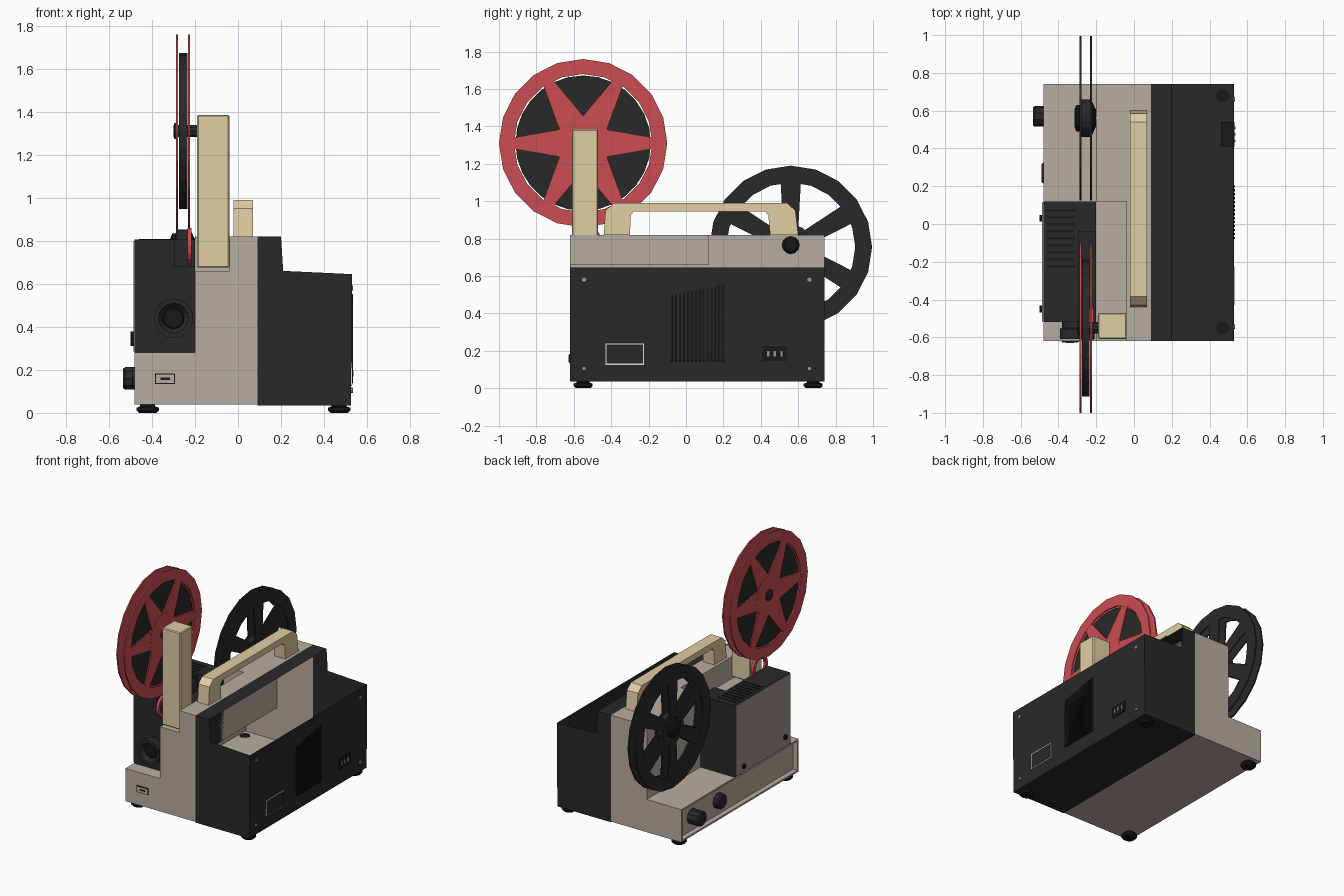
import bpy, bmesh, math
from mathutils import Vector

cube = bpy.data.objects.get("Cube")
if cube:
    bpy.data.objects.remove(cube, do_unlink=True)


def material(name, rgb):
    m = bpy.data.materials.new(name)
    m.use_nodes = True
    m.diffuse_color = (*rgb, 1)
    bsdf = m.node_tree.nodes["Principled BSDF"]
    bsdf.inputs["Base Color"].default_value = (*rgb, 1)
    bsdf.inputs["Roughness"].default_value = 0.7
    return m


BEIGE = material("warm grey beige", (.47, .42, .36))
TAUPE = material("side panel taupe", (.34, .31, .27))
TAN = material("cream tan", (.75, .62, .37))
DARK = material("charcoal", (.022, .022, .023))
BLACK = material("black", (.009, .009, .009))
RED = material("reel red", (.6, .075, .085))
WHITE = material("label white", (.75, .75, .73))


def finish(name, bm, mat, fix=True):
    if fix:
        bmesh.ops.recalc_face_normals(bm, faces=bm.faces)
    me = bpy.data.meshes.new(name)
    bm.to_mesh(me)
    bm.free()
    me.materials.append(mat)
    ob = bpy.data.objects.new(name, me)
    bpy.context.collection.objects.link(ob)
    return ob


def add_prism(bm, pts, place, a, b):
    """Closed prism of a 2D outline between depths a and b."""
    lo = [bm.verts.new(place(p, a)) for p in pts]
    hi = [bm.verts.new(place(p, b)) for p in pts]
    bm.faces.new(lo)
    bm.faces.new(hi[::-1])
    for i in range(len(pts)):
        j = (i + 1) % len(pts)
        bm.faces.new((lo[i], lo[j], hi[j], hi[i]))


def along_x(p, d):
    return (d, p[0], p[1])


def along_y(p, d):
    return (p[0], d, p[1])


def add_box(bm, x, y, z):
    add_prism(bm, [(y[0], z[0]), (y[1], z[0]), (y[1], z[1]), (y[0], z[1])], along_x, *x)


def box(name, mat, x, y, z, bevel=0):
    bm = bmesh.new()
    add_box(bm, x, y, z)
    ob = finish(name, bm, mat)
    if bevel:
        ob.modifiers.new("Bevel", "BEVEL").width = bevel
    return ob


def add_lathe(bm, section, n, centre, axis="x", ring=False):
    """Turn (depth, radius) points round an axis; ring closes the section."""
    rows = []
    for d, r in section:
        row = []
        for i in range(n):
            t = math.tau * i / n
            u, v = r * math.cos(t), r * math.sin(t)
            off = {"x": (d, u, v), "y": (u, d, v), "z": (u, v, d)}[axis]
            row.append(bm.verts.new(Vector(centre) + Vector(off)))
        rows.append(row)
    for k in range(len(rows) if ring else len(rows) - 1):
        a, b = rows[k], rows[(k + 1) % len(rows)]
        for i in range(n):
            j = (i + 1) % n
            bm.faces.new((a[i], a[j], b[j], b[i]))
    if not ring:
        bm.faces.new(rows[0][::-1])
        bm.faces.new(rows[-1])


def lathe(name, mat, section, n, centre, axis="x", ring=False):
    bm = bmesh.new()
    add_lathe(bm, section, n, centre, axis, ring)
    return finish(name, bm, mat)


def add_strip(bm, pts, y0, y1):
    """Open sheet following an x-z path along y."""
    for p, q in zip(pts, pts[1:]):
        bm.faces.new([bm.verts.new(c) for c in
                      (along_y(p, y0), along_y(q, y0), along_y(q, y1), along_y(p, y1))])


def add_cap(bm, pts, y):
    bm.faces.new([bm.verts.new(along_y(p, y)) for p in pts])


FRONT, STEP, BACK = -.62, .12, .74

# Main casing: hollow sheet shell, open toward the cover, notched for the arm
low = [(-.2, .28), (-.48, .28)]
front_path = [(.09, .82), (-.04, .82), (-.04, .66), (-.2, .66)] + low
rear_path = [(.09, .82), (-.2, .82)] + low
floor = [(-.48, .04), (.09, .04)]
bm = bmesh.new()
add_strip(bm, front_path, FRONT, STEP)
add_strip(bm, rear_path, STEP, BACK)
add_strip(bm, floor, FRONT, BACK)
add_cap(bm, front_path + floor, FRONT)
add_cap(bm, rear_path + floor, BACK)
add_cap(bm, [(-.2, .66), (-.04, .66), (-.04, .82), (-.2, .82)], STEP)
bmesh.ops.remove_doubles(bm, verts=bm.verts, dist=.0001)
finish("main_casing", bm, BEIGE)

# Control panel: recessed long side of the base
bm = bmesh.new()
side = bm.faces.new([bm.verts.new((-.48, y, z)) for y, z in
                     ((FRONT, .04), (FRONT, .28), (BACK, .28), (BACK, .04))])
side.normal_update()
if side.normal.x > 0:
    side.normal_flip()
bmesh.ops.inset_individual(bm, faces=[side], thickness=.018)
bmesh.ops.inset_individual(bm, faces=[side], thickness=.002, depth=-.035)
finish("control_panel", bm, BEIGE, fix=False)

# Rear cover: hollow tray with an open shelf along its top
end = [(.09, .82), (.2, .82), (.21, .66), (.53, .645), (.525, .035), (.09, .035)]
bm = bmesh.new()
add_strip(bm, end[:2], FRONT, BACK)
add_strip(bm, end[3:], FRONT, BACK)
for y in (FRONT, BACK):
    add_cap(bm, end, y)
bmesh.ops.remove_doubles(bm, verts=bm.verts, dist=.0001)
finish("side_cover", bm, DARK)

# Cover details: vent slats, label, socket, screws
bm = bmesh.new()
for i in range(14):
    y = -.08 + i * .021
    add_box(bm, (.526, .534), (y, y + .012), (.14, .50 + .004 * i))
finish("cover_vents", bm, BLACK)
box("cover_label_border", WHITE, (.525, .531), (-.43, -.225), (.125, .24))
box("cover_label", DARK, (.525, .533), (-.424, -.231), (.131, .234))
box("socket_housing", BLACK, (.46, .533), (.41, .54), (.145, .225))
bm = bmesh.new()
for y in (.44, .475, .51):
    add_box(bm, (.53, .537), (y - .006, y + .006), (.17, .20))
finish("socket_pins", bm, TAUPE)
bm = bmesh.new()
for y in (-.545, .66):
    for z in (.105, .58):
        add_lathe(bm, [(-.005, .012), (.005, .012)], 8, (.53, y, z))
finish("cover_screws", bm, TAUPE)

# Lamp and lens housing with a notch for the film path
outline = [(-.48, .28), (-.2, .28), (-.2, .68), (-.295, .68), (-.295, .805), (-.48, .805)]
bm = bmesh.new()
add_prism(bm, outline, along_y, -.52, -.04)
finish("lens_housing", bm, DARK)
box("housing_rear", DARK, (-.48, -.2), (-.04, STEP), (.28, .805))
box("housing_side_panel", TAUPE, (-.486, -.479), (-.515, .115), (.285, .80))
bm = bmesh.new()
for i in range(9):
    y = -.23 + i * .037
    add_box(bm, (-.46, -.31 - .01 * (i % 2)), (y, y + .012), (.80, .809))
finish("housing_vents", bm, BLACK)
bm = bmesh.new()
for y, z in ((-.45, .36), (.03, .33)):
    add_lathe(bm, [(-.012, .018), (.012, .018)], 8, (-.487, y, z))
finish("housing_screws", bm, BLACK)

# Lens barrel
lathe("lens_barrel", DARK, [(0, .08), (-.04, .08), (-.045, .092), (-.1, .092),
                            (-.1, .07), (-.07, .05)], 16, (-.3, -.51, .44), "y")
lathe("lens_glass", BLACK, [(0, .05), (-.008, .045)], 12, (-.3, -.58, .44), "y")

# Front badge plate
box("front_plate_border", BLACK, (-.385, -.292), (-.625, -.618), (.135, .183))
box("front_plate", BEIGE, (-.38, -.297), (-.627, -.618), (.14, .178))
box("front_plate_switch", BLACK, (-.36, -.317), (-.629, -.62), (.154, .164))

# Control knobs
for name, y, tip in (("rear_knob", .57, -.535), ("middle_knob", .27, -.49)):
    lathe(name, DARK, [(-.445, .055), (tip + .01, .055), (tip, .047)], 10, (0, y, .16))

# Feet
for i, (x, y) in enumerate((x, y) for x in (-.42, .47) for y in (-.55, .68)):
    lathe("foot_%d" % (i + 1), BLACK, [(0, .04), (.012, .052), (.024, .052), (.03, .035),
                                       (.042, .035)], 14, (x, y, 0), "z")

# Front reel arm
box("reel_arm", TAN, (-.19, -.04), (-.61, -.47), (.675, 1.385), .006)

# Carrying handle
bm = bmesh.new()
add_prism(bm, [(-.44, .82), (-.43, .95), (-.385, .99), (.54, .99), (.585, .95), (.6, .82),
               (.45, .82), (.44, .925), (.42, .945), (-.28, .945), (-.295, .925), (-.3, .82)],
          along_x, -.02, .07)
finish("carry_handle", bm, TAN)


def reel(name, mat, y, z, outer, inner, hub, base, tip, turn):
    """Two thin flanges, each a rim, a hub and six spokes."""
    bm = bmesh.new()
    for x in (-.283, -.227):
        x0, x1 = x - .005, x + .005
        add_lathe(bm, [(x0, inner), (x0, outer), (x1, outer), (x1, inner)],
                  20, (0, y, z), ring=True)
        add_lathe(bm, [(x0, hub), (x1, hub)], 18, (0, y, z))
        for k in range(6):
            t = turn + k * math.tau / 6
            c, s = math.cos(t), math.sin(t)
            pts = [(y + r * c - w * s, z + r * s + w * c) for r, w in
                   ((hub * .8, -base), (inner + .015, -tip), (inner + .015, tip), (hub * .8, base))]
            add_prism(bm, pts, along_x, x0 + .001, x1 - .001)
    return finish(name, bm, mat)


# Supply reel with wound film
reel("supply_reel", RED, -.55, 1.31, .45, .37, .145, .075, .028, math.radians(0))
lathe("wound_film", DARK, [(-.275, .362), (-.235, .362)], 28, (0, -.55, 1.31))
lathe("supply_spindle", DARK, [(-.3, .025), (-.295, .04), (-.287, .04), (-.287, .03),
                               (-.18, .03)], 10, (0, -.55, 1.31))

# Take-up reel with core and hub knob
reel("take_up_reel", DARK, .56, .755, .435, .345, .12, .04, .055, math.radians(30))
lathe("take_up_core", DARK, [(-.28, .1), (-.23, .1)], 18, (0, .56, .755))
lathe("take_up_knob", BLACK, [(-.315, .045), (-.305, .07), (-.29, .07), (-.285, .085),
                              (-.22, .085), (-.205, .05), (-.18, .035)], 12, (0, .56, .765))

# Film guide loop under the supply reel
lathe("film_guide", RED, [(-.235, .06), (-.235, .085), (-.215, .085), (-.215, .06)],
      16, (0, -.53, .775), ring=True)
